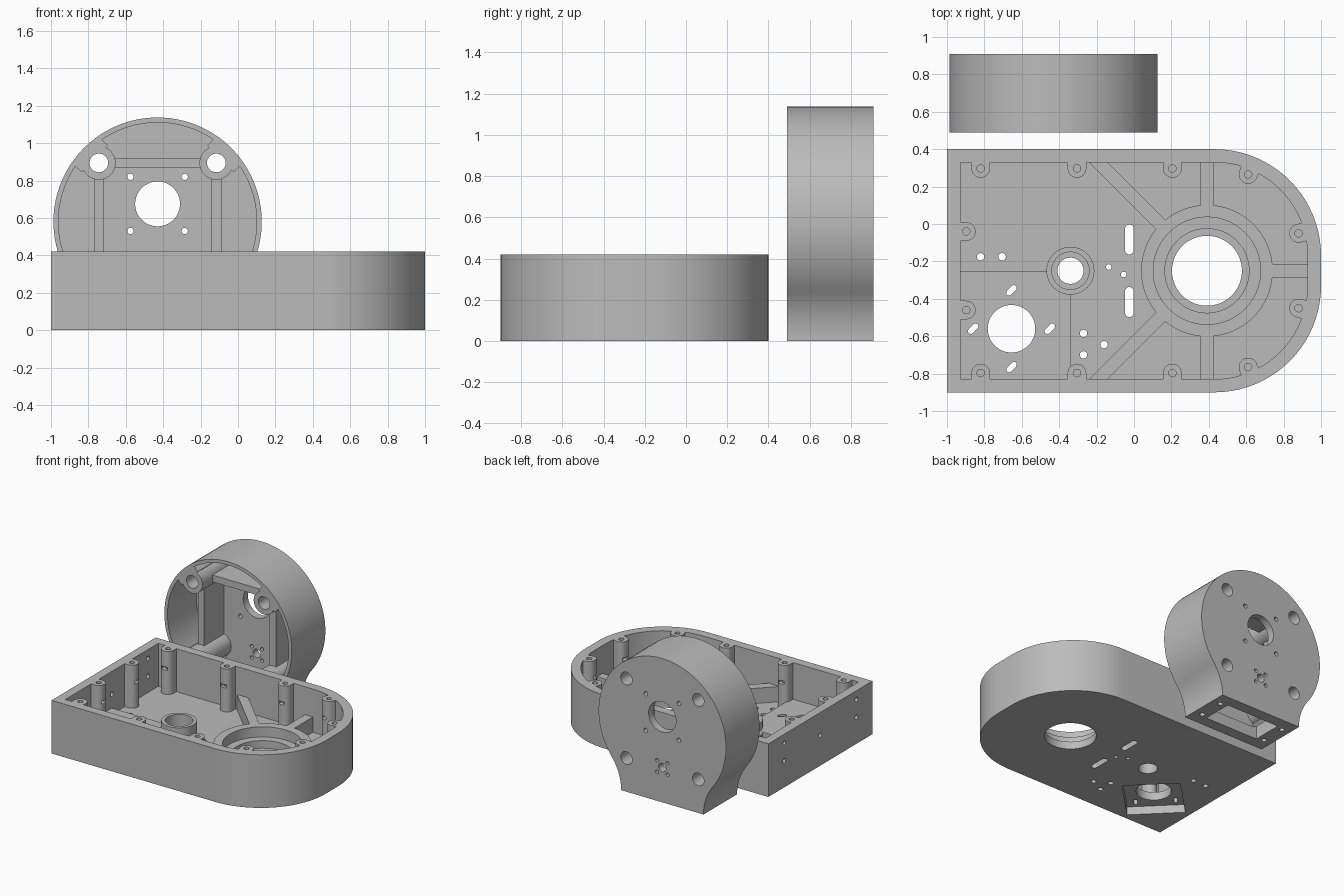
import bpy, bmesh, math

if "Cube" in bpy.data.objects:
    bpy.data.objects.remove(bpy.data.objects["Cube"])

grey = bpy.data.materials.new("cast grey")
grey.diffuse_color = (0.5, 0.5, 0.5, 1)
grey.use_nodes = True
grey.node_tree.nodes["Principled BSDF"].inputs["Base Color"].default_value = grey.diffuse_color


def circle(cx, cy, r, n=48):
    return [(cx + r * math.cos(2 * math.pi * i / n), cy + r * math.sin(2 * math.pi * i / n)) for i in range(n)]


def arc(cx, cy, r, a0, a1, n=20):
    steps = [math.radians(a0 + (a1 - a0) * i / n) for i in range(n + 1)]
    return [(cx + r * math.cos(a), cy + r * math.sin(a)) for a in steps]


def rect(x0, y0, x1, y1):
    return [(x0, y0), (x1, y0), (x1, y1), (x0, y1)]


def bar(x0, y0, x1, y1, w):
    """Straight strip of width w between two points."""
    d = math.hypot(x1 - x0, y1 - y0)
    nx, ny = -(y1 - y0) / d * w / 2, (x1 - x0) / d * w / 2
    return [(x0 + nx, y0 + ny), (x0 - nx, y0 - ny), (x1 - nx, y1 - ny), (x1 + nx, y1 + ny)]


def capsule(x0, y0, x1, y1, r):
    a = math.degrees(math.atan2(y1 - y0, x1 - x0))
    return arc(x1, y1, r, a - 90, a + 90, 12) + arc(x0, y0, r, a + 90, a + 270, 12)


def prism(name, pts, lo, hi, axis="z"):
    """Extrude a 2D outline along one axis."""
    put = {"z": lambda a, b, h: (a, b, h), "y": lambda a, b, h: (a, h, b), "x": lambda a, b, h: (h, a, b)}[axis]
    bm = bmesh.new()
    rings = [[bm.verts.new(put(a, b, h)) for a, b in pts] for h in (lo, hi)]
    n = len(pts)
    for i in range(n):
        j = (i + 1) % n
        bm.faces.new((rings[0][i], rings[0][j], rings[1][j], rings[1][i]))
    bm.faces.new(rings[0][::-1])
    bm.faces.new(rings[1])
    bmesh.ops.recalc_face_normals(bm, faces=bm.faces)
    me = bpy.data.meshes.new(name)
    bm.to_mesh(me)
    bm.free()
    me.materials.append(grey)
    ob = bpy.data.objects.new(name, me)
    bpy.context.collection.objects.link(ob)
    return ob


def combine(body, op, pts, lo, hi, axis="z"):
    tool = prism("tool", pts, lo, hi, axis)
    tool.hide_render = True
    m = body.modifiers.new("bool", "BOOLEAN")
    m.operation, m.solver, m.object = op, "EXACT", tool
    bpy.context.view_layer.objects.active = body
    bpy.ops.object.modifier_apply(modifier="bool")
    bpy.data.objects.remove(tool)


def finish(ob):
    bpy.ops.object.select_all(action="DESELECT")
    ob.select_set(True)
    bpy.context.view_layer.objects.active = ob
    bpy.ops.object.shade_smooth_by_angle()


# ---------- Gearbox housing: open tray with a rounded end ----------
def tray(x0, x1, half, r):
    return ([(x0, -0.25 - half)] + arc(x1 - r, -0.25 - half + r, r, -90, 0)
            + arc(x1 - r, -0.25 + half - r, r, 0, 90) + [(x0, -0.25 + half)])


TOP, FLOOR, RIB = 0.42, 0.08, 0.20
CX, CY = 0.39, -0.25
house = prism("gearbox_housing", tray(-1, 1, 0.65, 0.57), 0, TOP)
add = lambda *a: combine(house, "UNION", *a)
cut = lambda *a: combine(house, "DIFFERENCE", *a)
cut(tray(-0.928, 0.928, 0.58, 0.5), FLOOR, TOP + 0.1)

# raised motor floor, bearing rings and stiffening ribs
add(rect(-0.96, -0.87, -0.34, -0.25), 0.04, 0.13)
add(circle(-0.34, -0.25, 0.128), 0.04, 0.19)
add(circle(CX, CY, 0.352, 64), 0.04, RIB)
for x, y in ((CX, 0.36), (CX, -0.86), (0.96, CY), (-0.21, 0.35), (-0.21, -0.85)):
    d = math.hypot(x - CX, y - CY)
    add(bar(CX + (x - CX) * 0.31 / d, CY + (y - CY) * 0.31 / d, x, y, 0.07), 0.04, RIB)

# screw bosses along the wall: position and direction towards the wall
bosses = [(-0.897, -0.04, -1, 0), (-0.897, -0.46, -1, 0)]
for x, y, dx, dy in ((-0.82, 0.297, 0, 1), (-0.305, 0.297, 0, 1), (0.205, 0.297, 0, 1),
                     (0.61, 0.265, 0.38, 0.925), (0.88, -0.05, 0.966, 0.258)):
    bosses += [(x, y, dx, dy), (x, -0.5 - y, dx, -dy)]
for x, y, dx, dy in bosses:
    add(capsule(x, y, x + dx * 0.035, y + dy * 0.035, 0.05), 0.05, TOP)
for x, y, dx, dy in bosses:
    cut(circle(x, y, 0.02, 16), 0.2, TOP + 0.1)
    cut(bar(x + dx * 0.02, y + dy * 0.02, x - dx * 0.07, y - dy * 0.07, 0.05), 0.27, 0.295)

# bearing seats, shaft holes and underside motor recess
for x, y, steps in ((CX, CY, ((0.287, 0.12), (0.225, 0.06), (0.187, -0.1))),
                    (-0.34, -0.25, ((0.1, 0.1), (0.07, -0.1)))):
    for r, z in steps:
        cut(circle(x, y, r, 64), z, 0.3)
MX, MY = -0.655, -0.56
cut([(MX + 0.297, MY), (MX, MY + 0.297), (MX - 0.297, MY), (MX, MY - 0.297)], -0.1, 0.065)
cut(circle(MX, MY, 0.127), -0.1, 0.3)
for dx, dy in ((0.205, 0), (-0.205, 0), (0, 0.205), (0, -0.205)):
    x, y = MX + dx, MY + dy
    cut(capsule(x - 0.013, y - 0.013, x + 0.013, y + 0.013, 0.015), -0.1, 0.2)

# floor slots and small holes
for y0, y1 in ((-0.025, -0.14), (-0.36, -0.475)):
    cut(capsule(-0.025, y0, -0.025, y1, 0.023), -0.1, 0.2)
for x, y, r in ((-0.82, -0.175, 0.02), (-0.705, -0.175, 0.02), (-0.135, -0.23, 0.015), (-0.055, -0.27, 0.015),
                (-0.27, -0.585, 0.02), (-0.27, -0.7, 0.02), (-0.16, -0.645, 0.02)):
    cut(circle(x, y, r, 16), -0.1, 0.2)

# holes through the flat end wall
for y, z in ((0.2, 0.35), (0.2, 0.21), (-0.25, 0.24), (-0.7, 0.35), (-0.7, 0.21)):
    cut(circle(y, z, 0.018, 16), -1.1, -0.9, "x")
finish(house)

# ---------- Round end cover standing on a flared foot ----------
TX, TZ, R, F, Y0, Y1 = -0.43, 0.58, 0.557, 0.396, 0.49, 0.91
half_foot = 0.36
tangent = math.degrees(math.atan2(TZ, half_foot + F))
outline = (arc(TX, TZ, R, -tangent, 180 + tangent, 72)
           + arc(TX - half_foot - F, 0, F, tangent, 0, 14)
           + arc(TX + half_foot + F, 0, F, 180, 180 - tangent, 14)[:-1])
cover = prism("end_cover", outline, Y0, Y1, "y")
add = lambda *a: combine(cover, "UNION", *a)
cut = lambda *a: combine(cover, "DIFFERENCE", *a)
low = math.degrees(math.asin(0.49 / 0.53))
cut(arc(TX, TZ, 0.53, -low, 180 + low, 72), Y0 - 0.1, 0.85, "y")

# corner bosses tied into the rim
S = 0.314
corners = [(sx, sz) for sx in (-1, 1) for sz in (-1, 1)]
for sx, sz in corners:
    k = sz * sx
    x, z = TX + sx * S, TZ + sz * S
    add(circle(x, z, 0.09), Y0, 0.88, "y")
    ux, uz = sx * 0.7071, sz * 0.7071
    add(bar(TX + ux * 0.475, TZ + uz * 0.475, TX + ux * 0.535, TZ + uz * 0.535, 0.2), Y0, 0.88, "y")

# set-back ribs between the bosses
for s in (-1, 1):
    x = TX + s * S
    add(rect(x - 0.027, TZ - 0.26, x + 0.027, TZ + 0.26), 0.6, 0.88, "y")
add(rect(TX - 0.26, TZ + S - 0.027, TX + 0.26, TZ + S + 0.027), 0.62, 0.88, "y")

# boss bores, motor holes and lower shaft hole
for sx, sz in corners:
    cut(circle(TX + sx * S, TZ + sz * S, 0.05, 32), 0.3, 1, "y")
    cut(circle(TX + sx * 0.145, 0.675 + sz * 0.145, 0.017, 16), 0.8, 1, "y")
    cut(circle(TX + sx * 0.045, 0.275 + sz * 0.045, 0.014, 16), 0.8, 1, "y")
cut(circle(TX, 0.675, 0.12), 0.8, 1, "y")
cut(circle(TX, 0.275, 0.033, 24), 0.8, 1, "y")

# opening and screw holes in the foot
cut(rect(TX - 0.235, 0.58, TX + 0.235, 0.82), -0.1, 0.12)
for sx, sy in corners:
    cut(circle(TX + sx * 0.29, 0.7 + sy * 0.1, 0.02, 16), -0.1, 0.12)
finish(cover)
